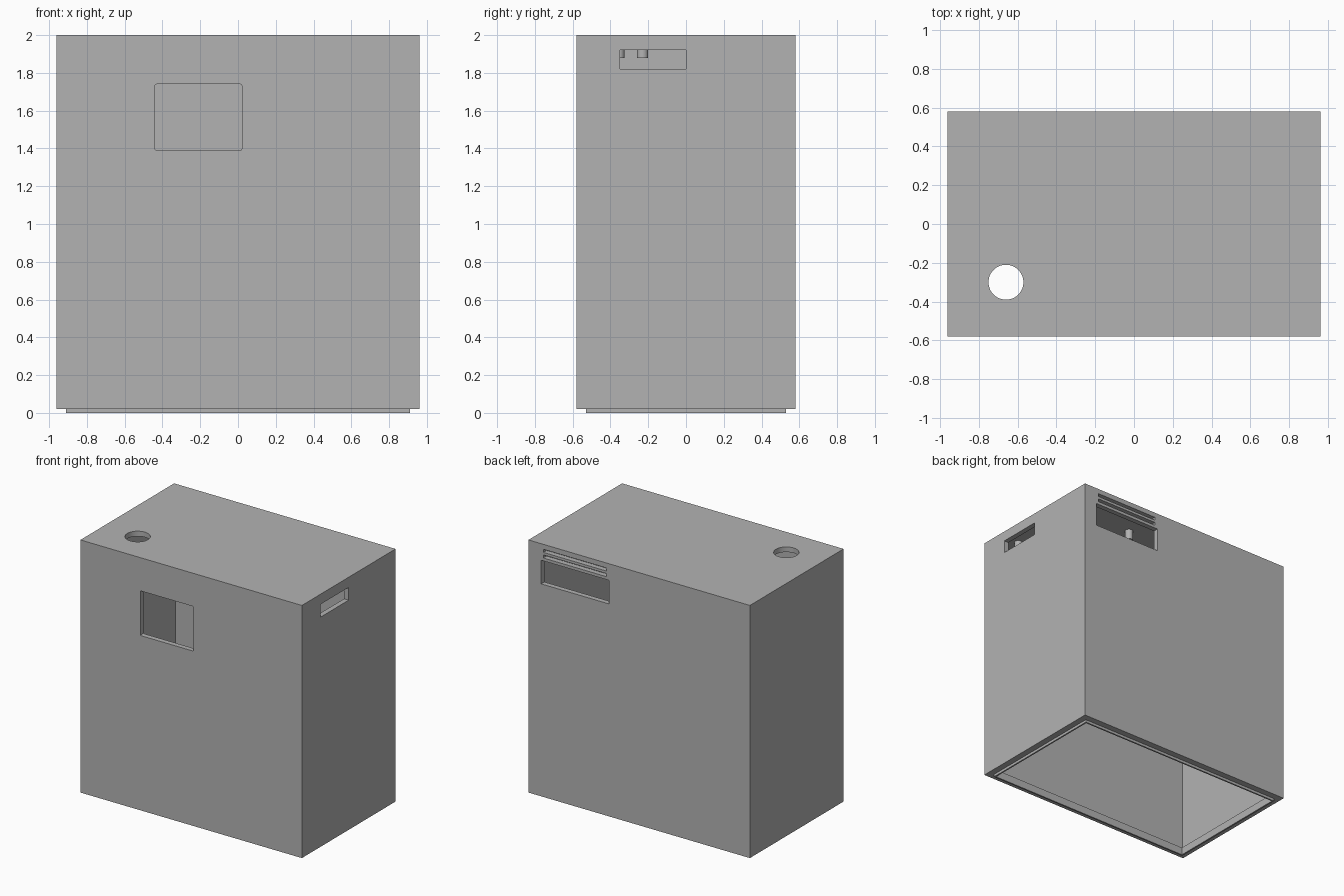
import bpy
import bmesh
from math import radians

cube = bpy.data.objects.get("Cube")
if cube:
    bpy.data.objects.remove(cube, do_unlink=True)

W, D, H = 0.96, 0.58, 2.0     # half width, half depth, height
WALL, BASE = 0.04, 0.02

grey = bpy.data.materials.new("plain grey")
grey.use_nodes = True
colour = (0.45, 0.45, 0.45, 1)
grey.diffuse_color = colour
grey.node_tree.nodes["Principled BSDF"].inputs["Base Color"].default_value = colour


def box(name, x, y, z):
    """Box from (low, high) ranges on each axis."""
    bm = bmesh.new()
    bmesh.ops.create_cube(bm, size=1)
    for v in bm.verts:
        v.co = [(a + b) / 2 + c * (b - a) for (a, b), c in zip((x, y, z), v.co)]
    return finish(name, bm)


def cylinder(name, x, y, z, radius, sides=48):
    bm = bmesh.new()
    bmesh.ops.create_cone(bm, cap_ends=True, segments=sides, radius1=radius,
                          radius2=radius, depth=z[1] - z[0])
    bmesh.ops.translate(bm, verts=bm.verts, vec=(x, y, sum(z) / 2))
    return finish(name, bm)


def finish(name, bm):
    mesh = bpy.data.meshes.new(name)
    bm.to_mesh(mesh)
    bm.free()
    mesh.materials.append(grey)
    obj = bpy.data.objects.new(name, mesh)
    bpy.context.collection.objects.link(obj)
    return obj


def activate(obj):
    bpy.ops.object.select_all(action='DESELECT')
    obj.select_set(True)
    bpy.context.view_layer.objects.active = obj


def cut(target, cutter):
    """Subtract the cutter from the target and discard it."""
    cutter.hide_render = True
    mod = target.modifiers.new("cut", 'BOOLEAN')
    mod.operation, mod.solver, mod.object = 'DIFFERENCE', 'EXACT', cutter
    activate(target)
    bpy.ops.object.modifier_apply(modifier=mod.name)
    bpy.data.objects.remove(cutter, do_unlink=True)


def inset_box(name, inset, z):
    return box(name, (inset - W, W - inset), (inset - D, D - inset), z)


# Hollow housing, open at the bottom
housing = inset_box("housing", 0, (BASE, H))
cut(housing, inset_box("cavity", WALL, (-0.1, H - WALL)))

# Front display window with slightly rounded corners
window = box("window", (-0.44, 0.02), (-D - 0.1, -D + 0.1), (1.39, 1.74))
bm = bmesh.new()
bm.from_mesh(window.data)
edges = [e for e in bm.edges if abs(e.verts[0].co.y - e.verts[1].co.y) > 0.1]
bmesh.ops.bevel(bm, geom=edges, offset=0.008, segments=3, profile=0.5, affect='EDGES')
bm.to_mesh(window.data)
bm.free()
cut(housing, window)

# Side slot, rear port opening and two rear vents
cut(housing, box("side_slot", (W - 0.1, W + 0.1), (-0.35, 0), (1.82, 1.92)))
cut(housing, box("rear_port", (0.26, 0.85), (D - 0.1, D + 0.1), (1.685, 1.87)))
for z in (1.893, 1.937):
    cut(housing, box("vent", (0.285, 0.83), (D - 0.06, D + 0.1), (z, z + 0.024)))

# Round hole in the top
cut(housing, cylinder("top_hole", -0.66, -0.30, (H - 0.1, H + 0.1), 0.09))
activate(housing)
bpy.ops.object.shade_smooth_by_angle(angle=radians(30))

# Locating lip around the open bottom, joined to the walls by a ledge
lip = inset_box("bottom_lip", 0.05, (0, 0.06))
cut(lip, inset_box("lip_hole", 0.062, (-0.1, 0.2)))
ledge = inset_box("lip_ledge", 0.03, (BASE, 0.06))
cut(ledge, inset_box("ledge_hole", 0.055, (-0.1, 0.2)))

# Mounting posts hanging from the ceiling
posts = [(x, y) for x in (0.30, 0.82) for y in (-0.355, 0.30)] + [(-0.30, -0.23)]
for x, y in posts:
    post = cylinder("mounting_post", x, y, (1.88, H - WALL + 0.01), 0.03, 32)
    activate(post)
    bpy.ops.object.shade_smooth_by_angle(angle=radians(30))
